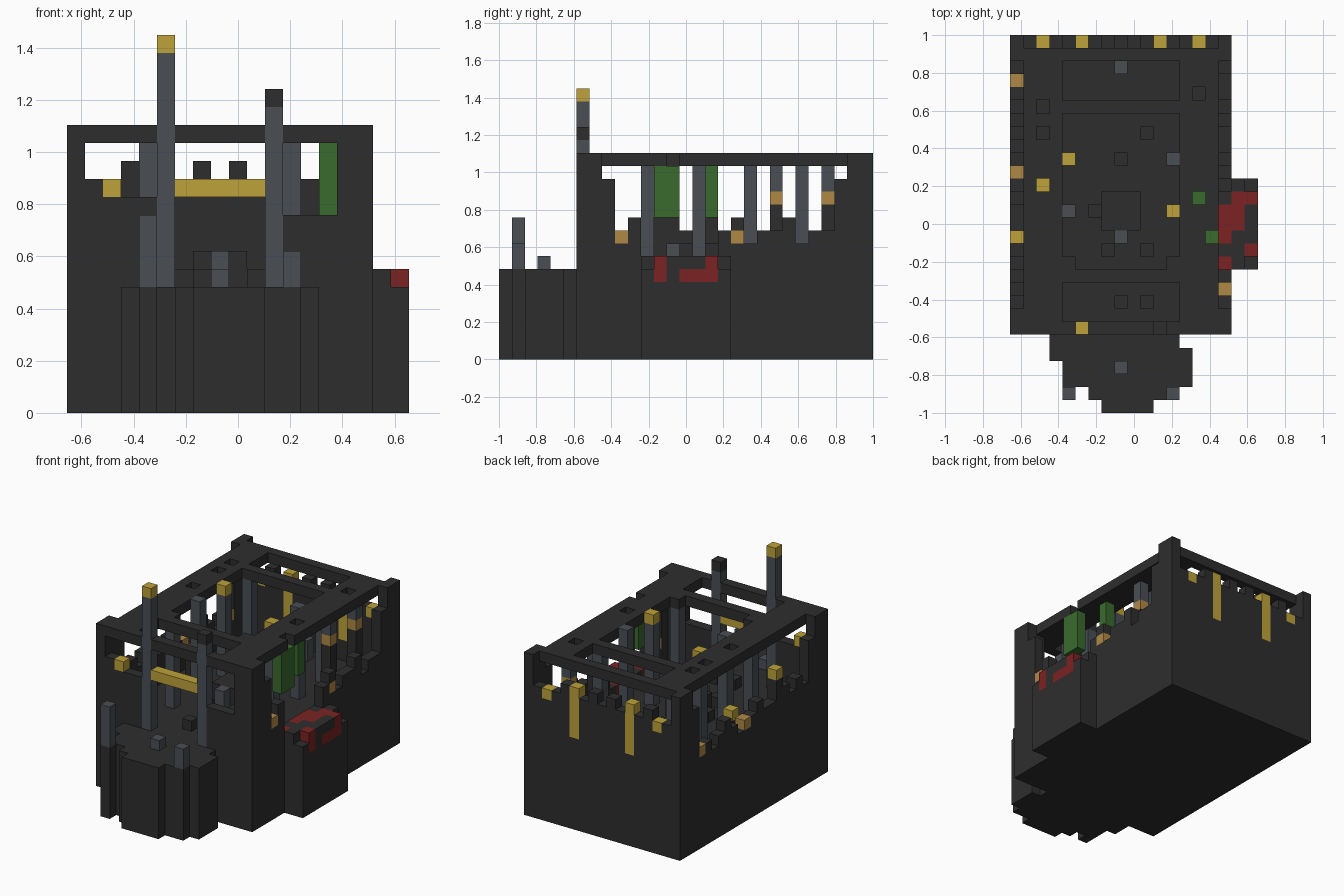
import bpy
import bmesh
from mathutils import Vector

default_cube = bpy.data.objects.get("Cube")
if default_cube:
    bpy.data.objects.remove(default_cube, do_unlink=True)

# Block grid: 19 wide, 29 deep
UNIT = 2 / 29
ORIGIN = Vector((-9.5 * UNIT, -1, 0))

PALETTE = {
    "charcoal": (0.027, 0.027, 0.027),
    "slate": (0.068, 0.078, 0.09),
    "gold": (0.51, 0.36, 0.042),
    "copper": (0.43, 0.25, 0.06),
    "leaf_green": (0.042, 0.145, 0.027),
    "brick_red": (0.2, 0.016, 0.016),
}


def make_material(name, rgb):
    material = bpy.data.materials.new(name)
    material.use_nodes = True
    colour = (*rgb, 1)
    material.diffuse_color = colour
    shader = material.node_tree.nodes["Principled BSDF"]
    shader.inputs["Base Color"].default_value = colour
    shader.inputs["Roughness"].default_value = 0.9
    return material


materials = {name: make_material(name, rgb) for name, rgb in PALETTE.items()}
blocks = {}


def as_range(value):
    """A single index, or an inclusive pair of indices."""
    first, last = value if isinstance(value, tuple) else (value, value)
    return range(first, last + 1)


def fill(part, colour, across, along, up):
    for x in as_range(across):
        for y in as_range(along):
            for z in as_range(up):
                blocks[x, y, z] = (part, colour)


def clear(across, along, up):
    for x in as_range(across):
        for y in as_range(along):
            for z in as_range(up):
                blocks.pop((x, y, z), None)


FLOOR = 7
ROOF = 15
BACK = 28
FRONT = 6
RIGHT_WALL = 0
LEFT_WALL = 16

# Solid base under the whole hall
fill("base", "charcoal", (RIGHT_WALL, LEFT_WALL), (FRONT, BACK), (0, FLOOR - 1))

# Stepped front terrace
terrace_rows = [(7, 10), (6, 11), (4, 13), (4, 13), (3, 13), (3, 12)]
for row, span in enumerate(terrace_rows):
    fill("front_terrace", "charcoal", span, row, (0, FLOOR - 1))
for column, top in ((4, 10), (12, 8)):
    fill("front_terrace", "charcoal", column, 1, (0, FLOOR - 1))
    fill("terrace_post", "slate", column, 1, (FLOOR, top))
fill("terrace_post", "slate", 8, 3, FLOOR)

# Side walls with ragged tops, one letter per block (a = 8 high)
profiles = {
    LEFT_WALL: "iigcdaaaaaaacdbccdbcccgii",
    RIGHT_WALL: "iigcddfccdccbcdcbccgii",
}
left_tops = "iigcdaaaaaaccbcccdbcc"
ragged = {
    LEFT_WALL: "iigcd" + "a" * 6 + "cdbccdbcc" + "gii",
    RIGHT_WALL: "iigcd" + "cdfcc" + "dccbcdcbcc" + "gii",
}
for wall, tops in ragged.items():
    for offset, letter in enumerate(tops):
        top = FLOOR + ord(letter) - ord("a")
        fill("side_wall", "charcoal", wall, FRONT + offset, (FLOOR, top))

# Front wall with a wide opening
for span, top in (((1, 2), 12), ((3, 4), 11), ((12, 14), 10), (15, ROOF)):
    fill("front_wall", "charcoal", span, FRONT, (FLOOR, top))
fill("front_wall", "charcoal", 15, FRONT + 1, (FLOOR, ROOF))
fill("front_wall_accent", "gold", 2, FRONT, 12)

# Back wall with battlements and gold banners
fill("back_wall", "charcoal", (1, 15), BACK, (FLOOR, 12))
for column in (3, 7, 9, 12):
    fill("back_wall", "charcoal", column, BACK, 13)
for column in (5, 11):
    fill("back_banner", "gold", column, BACK, (9, 13))
for column in (2, 14):
    fill("back_accent", "gold", column, BACK, 12)

# Roof frame: long beams, cross beams and gaps
fill("roof_beam", "charcoal", (RIGHT_WALL, LEFT_WALL), FRONT, ROOF)
for span in ((1, 3), (13, 15)):
    fill("roof_beam", "charcoal", span, (FRONT + 1, BACK - 1), ROOF)
for row in (10, 23, 27):
    fill("roof_beam", "charcoal", (4, 12), row, ROOF)
for gap in ((2, 17), (2, 21), (2, 23), (14, 16), (15, 13), (14, 24)):
    clear(*gap, ROOF)

# Front gate: two tall masts and a gold lintel
for column, top, cap in ((5, 20, "gold"), (11, 17, "charcoal")):
    fill("gate_mast", "slate", column, FRONT, (FLOOR, top - 1))
    fill("gate_mast_cap", cap, column, FRONT, top)
fill("gate_lintel", "gold", (6, 10), FRONT, 12)

# Two rows of inner pillars
caps = {(4, 15): "slate", (4, 19): "gold", (12, 15): "gold", (12, 19): "slate"}
for column in (4, 12):
    for row in range(11, 24, 4):
        fill("inner_pillar", "slate", column, row, (FLOOR, ROOF - 1))
        cap = caps.get((column, row), "charcoal")
        fill("inner_pillar_cap", cap, column, row, ROOF)

# Lamp brackets under the left roof beam
for row in (21, 25):
    fill("lamp_post", "charcoal", 14, row, (FLOOR, 11))
    fill("lamp", "copper", 14, row, 12)
    fill("lamp_hanger", "slate", 14, row, (13, 14))

# Hanging greenery
for column, row in ((15, 12), (15, 13), (14, 16)):
    fill("hanging_vine", "leaf_green", column, row, (11, 14))

# Small wall accents
for wall, row in ((LEFT_WALL, 9), (LEFT_WALL, 18), (RIGHT_WALL, 18), (RIGHT_WALL, 25)):
    fill("wall_accent", "copper", wall, row, 9)
fill("wall_accent", "gold", RIGHT_WALL, 13, 12)
fill("wall_shelf", "charcoal", 2, 17, (FLOOR, 8))
fill("wall_shelf_top", "gold", 2, 17, 9)

# Furniture blocks on the floor
for spot in ((8, 8), (10, 8), (7, 12), (10, 12), (8, 19), (10, 21), (6, 15)):
    fill("floor_block", "charcoal", *spot, FLOOR)
fill("floor_block", "charcoal", (7, 9), (14, 16), (FLOOR, 8))
fill("floor_post", "slate", 8, 13, (FLOOR, 8))
fill("floor_post", "slate", 8, 26, (FLOOR, 8))

# Side porch with red trim
fill("side_porch", "charcoal", (17, 18), (11, 17), (0, FLOOR - 1))
fill("side_porch", "charcoal", 17, (11, 17), FLOOR)
fill("side_porch", "charcoal", 18, (13, 15), FLOOR)
fill("porch_trim", "brick_red", 18, 12, (FLOOR - 1, FLOOR))
fill("porch_trim", "brick_red", 18, 16, FLOOR)
fill("porch_trim", "brick_red", 18, (14, 16), FLOOR - 1)
fill("porch_trim", "brick_red", 17, (14, 16), FLOOR)
fill("porch_trim", "brick_red", LEFT_WALL, 11, FLOOR)
fill("porch_trim", "brick_red", LEFT_WALL, (13, 15), FLOOR)


def exposed_faces(cell):
    """Corner loops of the block sides that touch open air."""
    for axis in range(3):
        for side in (0, 1):
            step = list(cell)
            step[axis] += 1 if side else -1
            if tuple(step) in blocks:
                continue
            u, v = (axis + 1) % 3, (axis + 2) % 3
            loop = []
            for du, dv in ((0, 0), (1, 0), (1, 1), (0, 1)):
                corner = Vector(cell)
                corner[axis] += side
                corner[u] += du
                corner[v] += dv
                loop.append(corner * UNIT + ORIGIN)
            yield loop if side else loop[::-1]


# One object per part and colour
groups = {}
for cell, key in blocks.items():
    groups.setdefault(key, []).append(cell)

for (part, colour), cells in groups.items():
    bm = bmesh.new()
    for cell in cells:
        for loop in exposed_faces(cell):
            bm.faces.new([bm.verts.new(point) for point in loop])
    bmesh.ops.remove_doubles(bm, verts=bm.verts, dist=UNIT / 100)
    bmesh.ops.dissolve_limit(bm, angle_limit=0.01, verts=bm.verts, edges=bm.edges)
    mesh = bpy.data.meshes.new(part)
    bm.to_mesh(mesh)
    bm.free()
    mesh.materials.append(materials[colour])
    bpy.context.collection.objects.link(bpy.data.objects.new(part, mesh))
